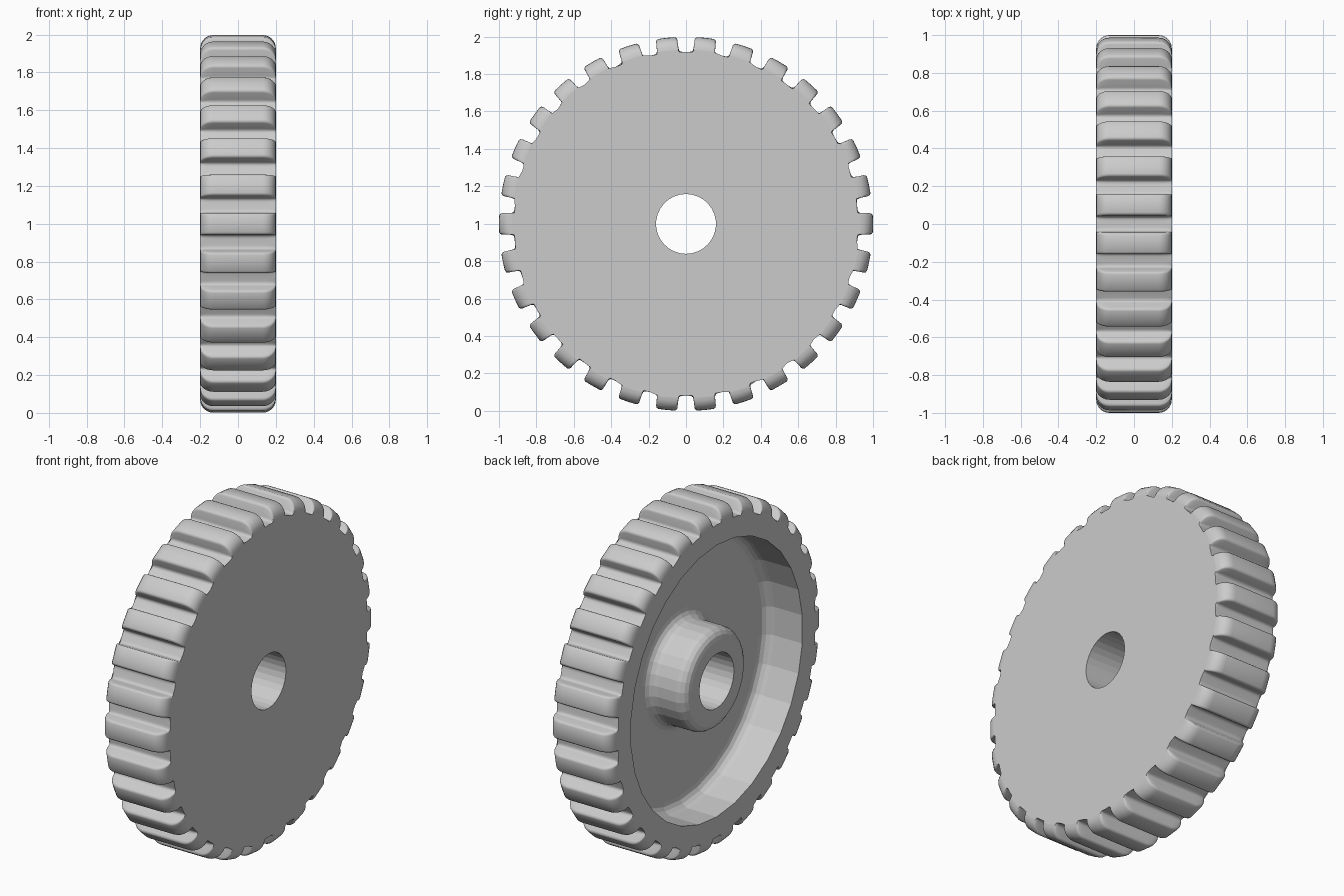
import bpy
import bmesh
from math import sin, cos, radians, pi

cube = bpy.data.objects.get("Cube")
if cube:
    bpy.data.objects.remove(cube, do_unlink=True)

TEETH = 30
STEP = 2 * pi / TEETH
HALF_WIDTH = 0.2
AXLE_Z = 0.999
ROOT, TIP = 0.915, 1.0
FLOOR_X, ROUND = 0.04, 0.06
HUB_R, RECESS_R = 0.295, 0.8


def quarter(cx, cr, rad, start, end, steps=4):
    """Arc in the (x, radius) plane, angles in degrees."""
    angles = [radians(start + (end - start) * i / steps) for i in range(steps + 1)]
    return [(cx + rad * cos(a), cr + rad * sin(a)) for a in angles]


# Bore, hub, floor and recess wall, as (x, radius)
inner_profile = [(HALF_WIDTH, 0.16), (-HALF_WIDTH, 0.16)]
inner_profile += quarter(ROUND - HALF_WIDTH, HUB_R - ROUND, ROUND, 180, 90)
inner_profile += quarter(FLOOR_X - ROUND, HUB_R + ROUND, ROUND, -90, 0)
inner_profile += quarter(FLOOR_X - ROUND, RECESS_R - ROUND, ROUND, 0, 90)
inner_profile += [(-HALF_WIDTH, RECESS_R)]

# Half a tooth outline, as (sideways, radius), with root fillet and rounded tip
half = [(0.078, 0.917), (0.068, 0.919), (0.061, 0.925), (0.058, 0.937),
        (0.057, 0.984), (0.053, 0.994), (0.044, 0.999)]
tooth = [(-t, r) for t, r in half] + [(0, TIP)] + [(t, r) for t, r in reversed(half)]

# Stations across the tread: x and tooth height factor, rounded at both sides
edge = [(x, (r - ROOT) / (TIP - ROOT)) for x, r in quarter(0.13, 0.93, 0.07, 0, 90, 6)]
stations = edge + [(-x, s) for x, s in reversed(edge)]

bm = bmesh.new()


def vert(x, side, radius, angle):
    y = radius * cos(angle) - side * sin(angle)
    z = radius * sin(angle) + side * cos(angle)
    return bm.verts.new((x, y, z + AXLE_Z))


def bridge(rings, smooth):
    for a, b in zip(rings, rings[1:]):
        n = len(a)
        for i in range(n):
            j = (i + 1) % n
            bm.faces.new((a[i], a[j], b[j], b[i])).smooth = smooth


# Turned inner surface, corners lined up with the gap centres
inner = [[vert(x, 0, r, (i - 0.5) * STEP) for i in range(TEETH)]
         for x, r in inner_profile]
bridge(inner, False)

# Toothed tread
outer = []
for x, s in stations:
    ring = []
    for i in range(TEETH):
        ring.append(vert(x, 0, 0.92, (i - 0.5) * STEP))
        ring += [vert(x, t, ROOT + (r - ROOT) * s, i * STEP) for t, r in tooth]
    outer.append(ring)
bridge(outer, True)

# Flat side faces, one sector per tooth
per = len(tooth) + 1
for rim, ring in ((outer[0], inner[0]), (outer[-1], inner[-1])):
    for i in range(TEETH):
        sector = [rim[(i * per + k) % len(rim)] for k in range(per + 1)]
        bm.faces.new(sector + [ring[(i + 1) % TEETH], ring[i]])

bmesh.ops.triangulate(bm, faces=[f for f in bm.faces if len(f.verts) > 4])
bmesh.ops.recalc_face_normals(bm, faces=bm.faces[:])

mesh = bpy.data.meshes.new("toothed_wheel")
bm.to_mesh(mesh)
bm.free()
wheel = bpy.data.objects.new("toothed_wheel", mesh)
bpy.context.collection.objects.link(wheel)

# Plain grey
grey = bpy.data.materials.new("light grey")
grey.use_nodes = True
colour = (0.6, 0.6, 0.6, 1)
grey.diffuse_color = colour
grey.node_tree.nodes["Principled BSDF"].inputs["Base Color"].default_value = colour
mesh.materials.append(grey)
